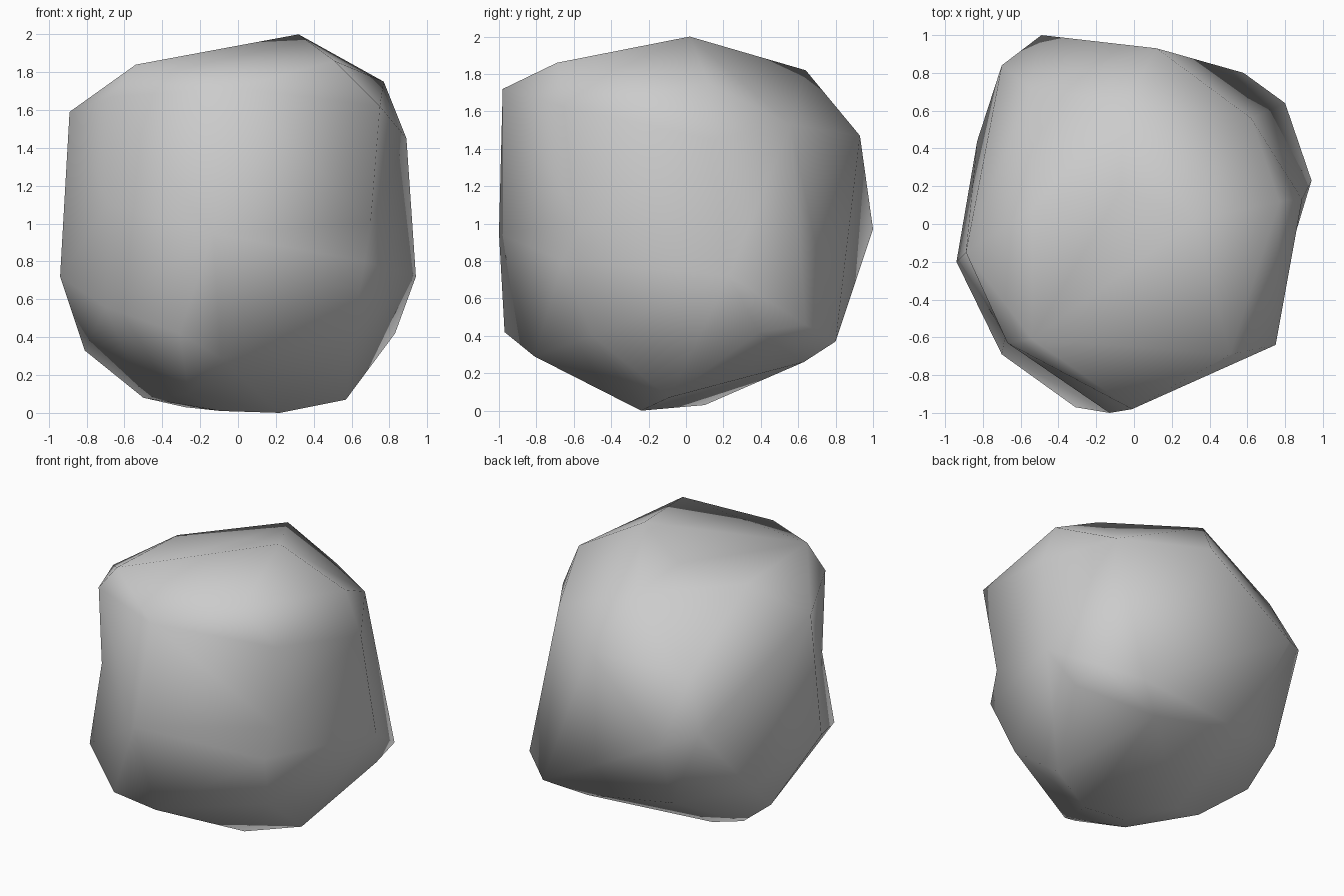
import bpy, bmesh
from mathutils import Vector

# Lumpy boulder: corner points grouped by region, skinned around the centre
CENTRE = Vector((0, 0, 1))
crown = [(.32, .02, 2), (.51, -.69, 1.86), (-.05, .64, 1.82), (-.07, .18, 1.87),
         (-.54, .08, 1.81), (.77, .12, 1.75), (-.54, -.61, 1.84),
         (-.01, -.98, 1.72), (-.67, -.63, 1.67), (.75, -.64, 1.62),
         (-.89, -.15, 1.59)]
middle = [(.89, .13, 1.45), (.62, .56, 1.53), (.12, .93, 1.47), (-.55, .72, 1.4),
          (-.70, .84, 1.05), (-.49, 1, .97), (-.13, -1, .95), (.67, -.66, .80),
          (.94, .23, .72), (-.94, -.2, .72), (-.70, -.69, .56), (-.83, .44, .55),
          (-.68, -.58, 1.10), (.70, -.56, 1.0)]
foot = [(.80, .64, .46), (.83, .39, .42), (-.31, -.97, .42), (.60, -.50, .40),
        (-.35, .66, .40), (.58, .80, .37), (-.81, .19, .33), (-.09, -.81, .29),
        (.35, .63, .26), (-.50, .06, .08), (.57, -.09, .07), (-.28, .10, .03),
        (-.09, -.21, .01), (.22, -.24, 0), (-.26, -.40, .10)]
points = [Vector(p) for p in crown + middle + foot]

# Triangulate the directions on a sphere, then move each corner to its place
bm = bmesh.new()
place = {}
for p in points:
    v = bm.verts.new((p - CENTRE).normalized())
    place[v] = p
bmesh.ops.convex_hull(bm, input=list(bm.verts))
for v, p in place.items():
    v.co = p
bmesh.ops.recalc_face_normals(bm, faces=list(bm.faces))
for f in bm.faces:
    f.smooth = True

mesh = bpy.data.meshes.new("boulder")
bm.to_mesh(mesh)
bm.free()

# One plain stone colour
stone = bpy.data.materials.new("stone_grey")
stone.diffuse_color = (.6, .6, .6, 1)
mesh.materials.append(stone)
boulder = bpy.data.objects.new("boulder", mesh)
bpy.context.collection.objects.link(boulder)
